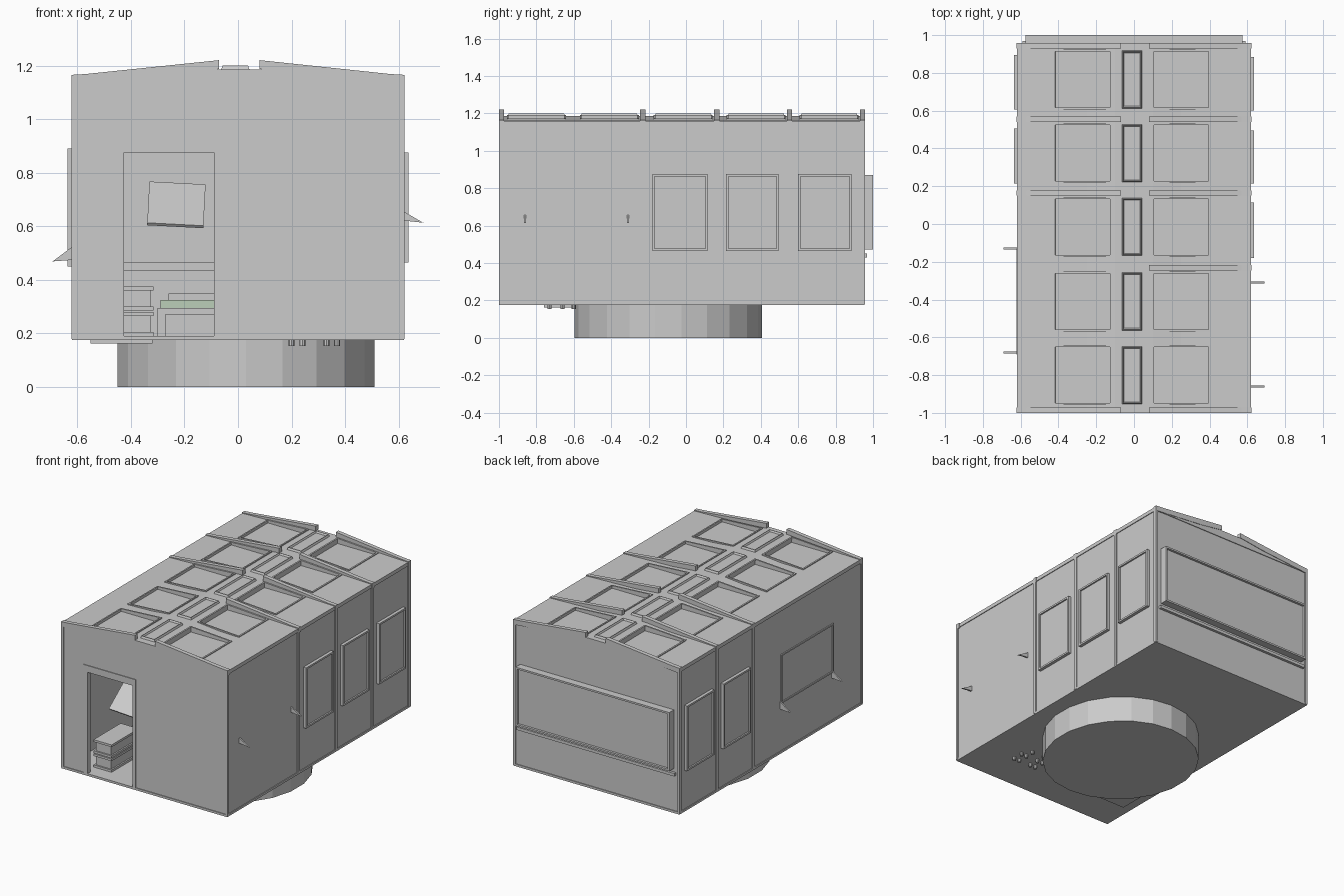
import bpy, bmesh, math
from mathutils import Vector, Matrix

if "Cube" in bpy.data.objects:
    bpy.data.objects.remove(bpy.data.objects["Cube"])


def finish(bm, name, color=None):
    bmesh.ops.recalc_face_normals(bm, faces=bm.faces)
    me = bpy.data.meshes.new(name)
    bm.to_mesh(me)
    bm.free()
    ob = bpy.data.objects.new(name, me)
    bpy.context.collection.objects.link(ob)
    if color:
        mat = bpy.data.materials.new(name)
        mat.diffuse_color = color
        mat.use_nodes = True
        mat.node_tree.nodes["Principled BSDF"].inputs["Base Color"].default_value = mat.diffuse_color
        me.materials.append(mat)
    return ob


def add_box(bm, x, y, z):
    m = Matrix.Translation(((x[0] + x[1]) / 2, (y[0] + y[1]) / 2, (z[0] + z[1]) / 2))
    m = m @ Matrix.Diagonal((x[1] - x[0], y[1] - y[0], z[1] - z[0], 1))
    bmesh.ops.create_cube(bm, size=1, matrix=m)


def boxes(name, items, color=None):
    bm = bmesh.new()
    for it in items:
        add_box(bm, *it)
    return finish(bm, name, color)


def prism(name, pts, y0, y1):
    """Extrude an x-z outline along y."""
    bm = bmesh.new()
    f = bm.faces.new([bm.verts.new((x, y0, z)) for x, z in pts])
    r = bmesh.ops.extrude_face_region(bm, geom=[f])
    vs = [v for v in r['geom'] if isinstance(v, bmesh.types.BMVert)]
    bmesh.ops.translate(bm, vec=(0, y1 - y0, 0), verts=vs)
    return finish(bm, name)


def ring(u, v, t):
    """Four bars (u range, v range) making a rectangular frame."""
    return [(u, (v[0], v[0] + t)), (u, (v[1] - t, v[1])),
            ((u[0], u[0] + t), (v[0] + t, v[1] - t)),
            ((u[1] - t, u[1]), (v[0] + t, v[1] - t))]


def cylinder(name, r, sides, center, h):
    bm = bmesh.new()
    bmesh.ops.create_cone(bm, cap_ends=True, segments=sides, radius1=r, radius2=r,
                          depth=h, matrix=Matrix.Translation(center))
    return finish(bm, name)


W, Y0, Y1, T = 0.615, -0.99, 0.95, 0.02

# Drum base, underside plate and pipe stubs
drum = cylinder("drum_base", 0.5, 22, (0.03, -0.095, 0.09), 0.18)
drum.scale.x = 0.97
drum.location.x = 0.001
boxes("underside_plate", [((-0.55, -0.32), (-0.76, -0.5), (0.163, 0.18))])
for x in (0.2, 0.24, 0.33, 0.37):
    for y in (-0.73, -0.66, -0.6):
        if (x, y) not in ((0.2, -0.6), (0.37, -0.6)):
            cylinder("pipe_stub", 0.011, 8, (x, y, 0.168), 0.03)

# Floor and walls (front wall built around the doorway)
boxes("floor", [((-0.62, 0.62), (-1, 0.955), (0.175, 0.19))])
ZW = (0.185, 1.152)
boxes("side_walls", [((-W, -W + T), (Y0, Y1), ZW), ((W - T, W), (Y0, Y1), ZW)])
boxes("back_wall", [((-W, W), (Y1 - T, Y1), ZW)])
DX, DZ = (-0.425, -0.09), 0.875
boxes("front_wall", [((-W, DX[0]), (-0.995, -0.975), ZW),
                     ((DX[1], W), (-0.995, -0.975), ZW),
                     ((DX[0], DX[1]), (-0.995, -0.975), (DZ, 1.152))])

# Door frame
boxes("door_frame", [((-0.455, -0.425), (-1, -0.97), (0.185, 0.92)),
                     ((-0.09, -0.065), (-1, -0.97), (0.185, 0.92)),
                     ((-0.425, -0.09), (-1, -0.97), (0.875, 0.92))])

# Roof with low crown, recessed for the skylights
roof = prism("roof", [(-0.62, 1.135), (-0.62, 1.16), (-0.25, 1.172), (-0.1, 1.186),
                      (0.1, 1.186), (0.25, 1.172), (0.62, 1.16), (0.62, 1.135)], -1, 0.955)
BAYS = [-0.8, -0.41, -0.015, 0.375, 0.765]
bm = bmesh.new()
for y in BAYS:
    for x in ((-0.42, -0.125), (0.105, 0.395)):
        add_box(bm, x, (y - 0.148, y + 0.148), (1.156, 1.3))
cutter = finish(bm, "skylight_cutter")
cutter.hide_render = True
mod = roof.modifiers.new("skylights", 'BOOLEAN')
mod.object = cutter
mod.operation = 'DIFFERENCE'
mod.solver = 'EXACT'
bpy.context.view_layer.objects.active = roof
roof.select_set(True)
bpy.ops.object.modifier_apply(modifier="skylights")
bpy.data.objects.remove(cutter)

# Skylight rims following the roof slope, and raised central vents
for y in BAYS:
    for s, cx in ((-1, -0.272), (1, 0.25)):
        rim = boxes("skylight_rim", [(u, v, (-0.012, 0.006)) for u, v in
                                     ring((-0.155, 0.155), (-0.158, 0.158), 0.01)])
        rim.location = (cx, y, 1.176)
        rim.rotation_euler.y = s * 0.06
    bm = bmesh.new()
    add_box(bm, (-0.065, 0.045), (y - 0.155, y + 0.155), (1.18, 1.2))
    top = [f for f in bm.faces if f.normal.z > 0.9 or f.calc_center_median().z > 1.199]
    bmesh.ops.scale(bm, vec=(0.86, 0.95, 1), verts=top[0].verts,
                    space=Matrix.Translation((0.01, -y, 0)))
    bmesh.ops.inset_region(bm, faces=top, thickness=0.008)
    bmesh.ops.translate(bm, vec=(0, 0, -0.012), verts=top[0].verts)
    finish(bm, "ridge_vent")

# Sloping roof ribs
for s, inner, ys in ((1, 0.08, (-0.985, -0.23, 0.165, 0.555, 0.945)),
                     (-1, 0.07, (-0.985, 0.165, 0.555, 0.945))):
    for y in ys:
        prism("roof_rib", [(s * 0.622, 1.13), (s * 0.622, 1.165), (s * 0.57, 1.168),
                           (s * inner, 1.22), (s * inner, 1.187), (s * 0.25, 1.163)],
              y - 0.015, y + 0.013)

# Vertical wall ribs and corner posts
for s, ys in ((1, (-0.235, 0.165, 0.555)), (-1, (0.165, 0.555))):
    xs = sorted((s * 0.605, s * 0.622))
    boxes("wall_ribs", [(xs, (y - 0.011, y + 0.011), (0.18, 1.15)) for y in ys])
    boxes("corner_posts", [(xs, y, (0.18, 1.155)) for y in ((-1, -0.985), (0.93, 0.957))])

# Side windows: panel plus thin frame
WIN = [(1, (-0.18, 0.115), (0.465, 0.875)), (1, (0.215, 0.495), (0.465, 0.875)),
       (1, (0.6, 0.885), (0.465, 0.875)), (-1, (0.215, 0.505), (0.45, 0.89)),
       (-1, (0.605, 0.895), (0.45, 0.89))]
for s, y, z in WIN:
    boxes("window_panel", [(sorted((s * 0.61, s * 0.626)), y, z)])
    boxes("window_frame", [(sorted((s * 0.61, s * 0.636)), u, v) for u, v in ring(y, z, 0.012)])

# Left side hatch
boxes("hatch_frame", [((-0.622, -0.6), u, v) for u, v in ring((-0.69, -0.13), (0.51, 0.84), 0.01)])

# Pointed brackets on both sides
for y in (-0.86, -0.31):
    prism("right_bracket", [(0.61, 0.66), (0.61, 0.622), (0.65, 0.618), (0.692, 0.613)],
          y - 0.005, y + 0.005)
for y in (-0.68, -0.13):
    prism("left_bracket", [(-0.61, 0.53), (-0.61, 0.475), (-0.65, 0.472), (-0.692, 0.469)],
          y - 0.005, y + 0.005)

# Back window box with frame and ledge
boxes("back_panel", [((-0.57, 0.57), (0.94, 0.984), (0.48, 0.865))])
boxes("back_frame", [(u, (0.94, 1.0), v) for u, v in ring((-0.575, 0.575), (0.473, 0.87), 0.012)])
boxes("back_ledge", [((-0.59, 0.59), (0.94, 0.968), (0.43, 0.45))])
boxes("inner_sill", [((-0.56, 0.56), (0.91, 0.94), (0.435, 0.465))])

# Stacked crates just inside the doorway
crates = []
for z in (0.19, 0.285):
    crates.append(((-0.44, -0.325), (-0.89, -0.62), (z, z + 0.085)))
    crates += [((-0.45, -0.315), (-0.9, -0.61), (z + h, z + h + 0.015)) for h in (0, 0.075)]
boxes("crates", crates)

# Camp bed with green blanket
boxes("bed", [((-0.3, 0.1), (0.1, 0.9), (0.27, 0.295))] +
      [((x, x + 0.03), (y, y + 0.03), (0.19, 0.27)) for x in (-0.3, 0.07) for y in (0.1, 0.87)])
boxes("blanket", [((-0.29, 0.09), (0.12, 0.75), (0.295, 0.325))], (0.5, 0.62, 0.48, 1))
boxes("pillow", [((-0.26, 0.06), (0.76, 0.89), (0.295, 0.35))])

# Tilted board hanging inside the doorway
board = boxes("hanging_board", [((-0.105, 0.105), (-0.12, 0.12), (-0.006, 0.006))])
board.location = (-0.23, -0.8, 0.68)
board.rotation_euler = (math.radians(40), math.radians(3), 0)
